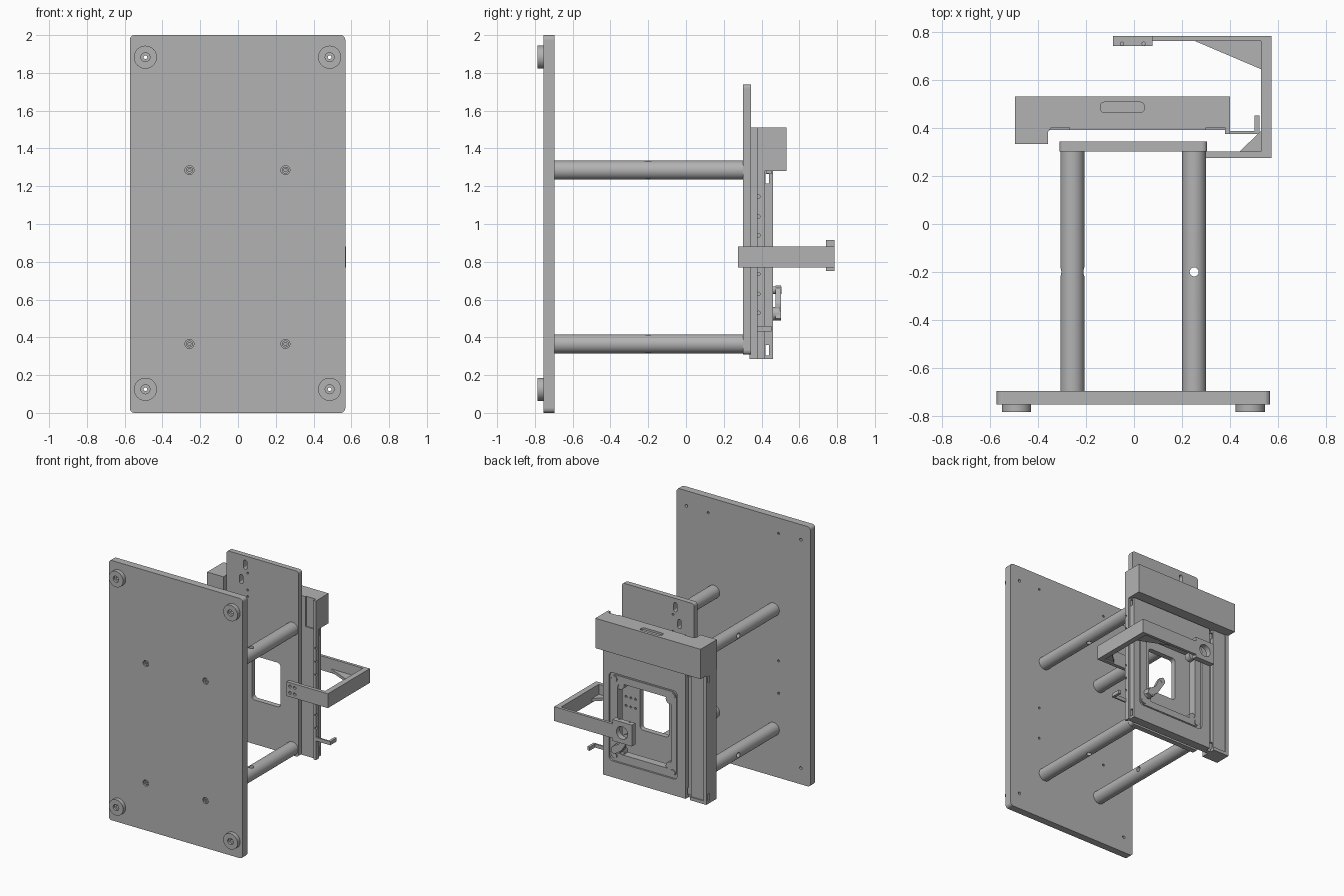
import bpy, bmesh, math
from mathutils import Vector

if "Cube" in bpy.data.objects:
    bpy.data.objects.remove(bpy.data.objects["Cube"], do_unlink=True)

grey = bpy.data.materials.new("plain grey")
grey.use_nodes = True
GREY = (0.45, 0.45, 0.45, 1)
grey.diffuse_color = GREY
grey.node_tree.nodes["Principled BSDF"].inputs["Base Color"].default_value = GREY


def prism(name, pts, axis, lo, hi):
    """Extrude a 2D outline along an axis; outline is (x,y), (x,z) or (y,z)."""
    def place(p, d):
        return {"z": (p[0], p[1], d), "y": (p[0], d, p[1]), "x": (d, p[0], p[1])}[axis]
    bm = bmesh.new()
    face = bm.faces.new([bm.verts.new(place(p, lo)) for p in pts])
    ext = bmesh.ops.extrude_face_region(bm, geom=[face])
    verts = [g for g in ext["geom"] if isinstance(g, bmesh.types.BMVert)]
    shift = Vector(place((0, 0), hi - lo))
    bmesh.ops.translate(bm, verts=verts, vec=shift)
    bmesh.ops.recalc_face_normals(bm, faces=bm.faces)
    mesh = bpy.data.meshes.new(name)
    bm.to_mesh(mesh)
    bm.free()
    mesh.materials.append(grey)
    ob = bpy.data.objects.new(name, mesh)
    bpy.context.collection.objects.link(ob)
    return ob


def rect(a0, a1, b0, b1, r=0.0, n=5):
    """Rectangle outline with optional rounded corners."""
    if r == 0:
        return [(a0, b0), (a1, b0), (a1, b1), (a0, b1)]
    pts = []
    for k, (a, b) in enumerate([(a1 - r, b1 - r), (a0 + r, b1 - r), (a0 + r, b0 + r), (a1 - r, b0 + r)]):
        for i in range(n + 1):
            t = math.pi / 2 * (k + i / n)
            pts.append((a + r * math.cos(t), b + r * math.sin(t)))
    return pts


def disc(a, b, r, n=32):
    return [(a + r * math.cos(2 * math.pi * i / n), b + r * math.sin(2 * math.pi * i / n)) for i in range(n)]


def box(name, x, y, z):
    return prism(name, rect(*x, *y), "z", *z)


def cut(ob, *cutters):
    """Subtract cutters from a part and discard them."""
    for c in cutters:
        mod = ob.modifiers.new("cut", "BOOLEAN")
        mod.operation, mod.solver, mod.object = "DIFFERENCE", "EXACT", c
        bpy.context.view_layer.objects.active = ob
        bpy.ops.object.modifier_apply(modifier=mod.name)
        bpy.data.objects.remove(c, do_unlink=True)


def hole(axis, a, b, r, lo, hi, n=16):
    return prism("cutter", disc(a, b, r, n), axis, lo, hi)


def smooth(ob):
    bpy.ops.object.select_all(action="DESELECT")
    ob.select_set(True)
    bpy.context.view_layer.objects.active = ob
    bpy.ops.object.shade_smooth_by_angle(angle=math.radians(30))


ROD_X, ROD_Z = (-0.257, 0.251), (0.365, 1.285)
FOOT_X, FOOT_Z = (-0.49, 0.485), (0.125, 1.883)

# Large base plate with screw holes
base = prism("base_plate", rect(-0.573, 0.568, 0, 2, 0.025), "y", -0.754, -0.697)
for x in ROD_X:
    for z in ROD_Z:
        cut(base, hole("y", x, z, 0.024, -0.8, -0.735))
for x in FOOT_X:
    for z in FOOT_Z:
        cut(base, hole("y", x, z, 0.011, -0.8, -0.6))
for x in (-0.3, 0.3):
    for z in (0.65, 0.9, 1.88):
        cut(base, hole("y", x, z, 0.009, -0.72, -0.6, 10))

# Feet on the front of the base plate
for x in FOOT_X:
    for z in FOOT_Z:
        foot = prism("foot", disc(x, z, 0.061, 40), "y", -0.785, -0.754)
        cut(foot, hole("y", x, z, 0.024, -0.8, -0.768), hole("y", x, z, 0.01, -0.8, -0.7))
        smooth(foot)

# Four spacer rods with cross holes and sunken screws
for x in ROD_X:
    for z in ROD_Z:
        rod = prism("spacer_rod", disc(x, z, 0.05, 48), "y", -0.697, 0.303)
        if x > 0:
            cut(rod, hole("z", x, -0.2, 0.019, z - 0.1, z + 0.1))
        else:
            cut(rod, hole("x", -0.2, z, 0.019, x - 0.1, x + 0.1))
        smooth(rod)
        screw = prism("rod_screw", disc(x, z, 0.018), "y", -0.75, -0.73)
        cut(screw, hole("y", x, z, 0.009, -0.76, -0.74, 6))

# Mounting plate with window and adjustment slots
mount = prism("mounting_plate", rect(-0.31, 0.304, 0.31, 1.738, 0.02), "y", 0.303, 0.344)
cut(mount, prism("cutter", rect(-0.095, 0.15, 0.65, 0.99, 0.025), "y", 0.2, 0.4))
for x, z in ((-0.15, 1.67), (-0.185, 1.55)):
    cut(mount, prism("cutter", rect(x - 0.015, x + 0.015, z - 0.035, z + 0.035, 0.014), "y", 0.2, 0.4))
for z in (1.61, 1.48, 1.43):
    cut(mount, hole("y", -0.13, z, 0.008, 0.2, 0.4, 10))
for x in (0.19, 0.23, 0.27):
    for z in (0.8, 0.87):
        cut(mount, hole("y", x, z, 0.009, 0.32, 0.4, 10))

# Stage: rear layer, carriage, side column and side rail
END_GAPS = ((0.305, 0.36), (1.215, 1.265))


def cut_end_gaps(ob):
    for lo, hi in END_GAPS:
        cut(ob, box("cutter", (-0.6, 0.6), (0.42, 0.44), (lo, hi)))


opening = (-0.19, 0.265, 0.475, 1.02, 0.035)
layer = box("stage_base", (-0.358, 0.385), (0.393, 0.425), (0.285, 1.28))
cut(layer, prism("cutter", rect(*opening), "y", 0.3, 0.5))
cut_end_gaps(layer)

carriage = box("stage_carriage", (-0.32, 0.385), (0.425, 0.461), (0.285, 1.27))
cut(carriage, prism("cutter", rect(*opening), "y", 0.3, 0.5),
    prism("cutter", rect(-0.247, 0.333, 0.41, 1.09, 0.03), "y", 0.447, 0.5))
cut_end_gaps(carriage)

column = box("side_column", (-0.496, -0.358), (0.335, 0.461), (0.285, 1.28))
cut_end_gaps(column)
cut(column, box("cutter", (-0.47, -0.3), (0.452, 0.5), (0.31, 1.29)))

rail = box("side_rail", (0.38, 0.4), (0.376, 0.415), (0.285, 1.28))
for z in (0.53, 0.63, 0.735, 0.94, 1.04, 1.145):
    cut(rail, hole("x", 0.384, z, 0.009, 0.39, 0.5, 12))

# Insert frame inside the recess with corner screws
insert = prism("insert_frame", rect(-0.235, 0.32, 0.425, 1.075, 0.04), "y", 0.44, 0.453)
cut(insert, prism("cutter", rect(*opening), "y", 0.3, 0.5))
for x in (-0.205, 0.29):
    for z in (0.455, 1.045):
        smooth(prism("frame_screw", disc(x, z, 0.022, 24), "y", 0.44, 0.46))
for x in (-0.175, 0.25):
    for z in (0.49, 1.005):
        smooth(prism("corner_boss", disc(x, z, 0.035, 24), "y", 0.4, 0.447))

# Top housing with a deeper end and a grip slot
outline = [(-0.496, 0.333), (-0.358, 0.333), (-0.358, 0.385), (-0.345, 0.402), (-0.27, 0.402),
           (-0.27, 0.393), (0.3, 0.393), (0.3, 0.402), (0.38, 0.402), (0.38, 0.376),
           (0.4, 0.376), (0.4, 0.531), (-0.496, 0.531)]
housing = prism("top_housing", outline, "z", 1.28, 1.51)
cut(housing, prism("cutter", rect(-0.14, 0.042, 0.465, 0.508, 0.015), "z", 1.495, 1.6))

# Clamp lever at the corner of the opening
prism("clamp_lever", [(0.29, 0.5), (0.26, 0.49), (0.2, 0.53), (0.13, 0.64), (0.15, 0.675), (0.18, 0.66), (0.22, 0.58),
                      (0.28, 0.54)], "y", 0.475, 0.503)
smooth(prism("clamp_pivot", disc(0.25, 0.525, 0.035), "y", 0.42, 0.495))
smooth(prism("clamp_tip", disc(0.155, 0.65, 0.02), "y", 0.46, 0.505))

# Small stop bracket beside the stage
prism("stop_bracket", [(0.4, 0.376), (0.523, 0.376), (0.523, 0.453), (0.503, 0.453), (0.503, 0.388), (0.4, 0.388)],
      "z", 0.432, 0.46)

# Wrap-around arm with gussets and sensor block
ARM = [(0.222, 0.275), (0.573, 0.275), (0.573, 0.785), (0.077, 0.785), (0.077, 0.763), (0.53, 0.763), (0.53, 0.303),
       (0.222, 0.303)]
arm = prism("side_arm", ARM, "z", 0.77, 0.88)
for x in (0.25, 0.29):
    for z in (0.8, 0.85):
        cut(arm, hole("y", x, z, 0.011, 0.2, 0.29))
prism("large_gusset", [(0.25, 0.765), (0.532, 0.765), (0.532, 0.645)], "z", 0.78, 0.802)
prism("small_gusset", [(0.44, 0.302), (0.532, 0.302), (0.532, 0.39)], "z", 0.78, 0.802)
sensor = box("sensor_block", (-0.088, 0.078), (0.742, 0.785), (0.75, 0.914))
cut(sensor, hole("y", -0.005, 0.832, 0.048, 0.7, 0.9, 32))
for x in (-0.05, 0.04):
    cut(sensor, hole("z", x, 0.752, 0.007, 0.89, 1, 10))
smooth(sensor)
